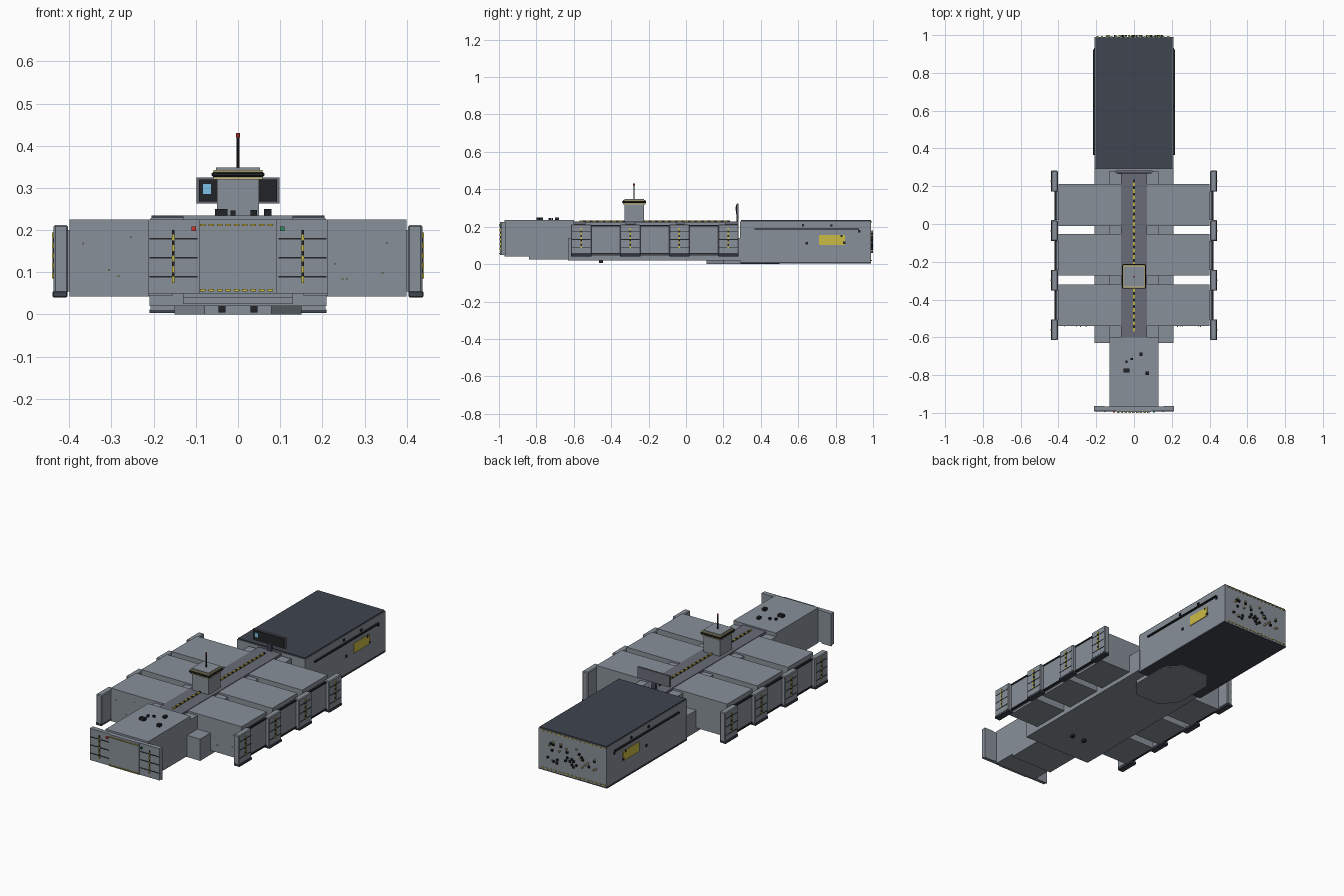
import bpy, bmesh, math, random
from mathutils import Matrix, Vector

if "Cube" in bpy.data.objects:
    bpy.data.objects.remove(bpy.data.objects["Cube"])

random.seed(4)


def mat(name, r, g, b):
    m = bpy.data.materials.new(name)
    m.diffuse_color = (r, g, b, 1)
    m.use_nodes = True
    m.node_tree.nodes["Principled BSDF"].inputs["Base Color"].default_value = m.diffuse_color
    return m


HULL = mat("hull_grey", .25, .28, .32)
DECK = mat("deck_grey", .14, .15, .18)
SLATE = mat("slate", .05, .06, .08)
DARK = mat("dark", .015, .017, .02)
YELLOW = mat("yellow", .6, .5, .06)
CREAM = mat("cream", .6, .53, .25)
RED = mat("red", .6, .04, .03)
GREEN = mat("green", .03, .25, .1)
BLUE = mat("blue", .2, .55, .8)


def finish(name, bm, m):
    me = bpy.data.meshes.new(name)
    bm.normal_update()
    bm.to_mesh(me)
    bm.free()
    me.materials.append(m)
    ob = bpy.data.objects.new(name, me)
    bpy.context.collection.objects.link(ob)
    return ob


# every box is given as (x0, x1, y0, y1, z0, z1)
def boxes(name, dims, m=HULL, bevel=0):
    bm = bmesh.new()
    for x0, x1, y0, y1, z0, z1 in dims:
        c = Vector(((x0 + x1) / 2, (y0 + y1) / 2, (z0 + z1) / 2))
        s = Matrix.Diagonal((x1 - x0, y1 - y0, z1 - z0, 1))
        bmesh.ops.create_cube(bm, size=1, matrix=Matrix.Translation(c) @ s)
    ob = finish(name, bm, m)
    if bevel:
        mod = ob.modifiers.new("bevel", 'BEVEL')
        mod.width, mod.segments = bevel, 1
    return ob


def box(name, x0, x1, y0, y1, z0, z1, m=HULL, bevel=0):
    return boxes(name, [(x0, x1, y0, y1, z0, z1)], m, bevel)


def both(dims):
    return dims + [(-d[1], -d[0], *d[2:]) for d in dims]


def rod(name, x, y, z0, z1, r, m, n=8):
    bm = bmesh.new()
    bmesh.ops.create_cone(bm, cap_ends=True, segments=n, radius1=r, radius2=r, depth=z1 - z0,
                          matrix=Matrix.Translation((x, y, (z0 + z1) / 2)))
    return finish(name, bm, m)


# central hull, deck spine and belly
box("lower_hull", -.21, .21, -.63, .295, .02, .14)
box("hull_core", -.13, .13, -.61, .28, .14, .215)
box("spine_deck", -.07, .07, -.60, .28, .20, .228, DECK)
boxes("spine_dashes", [(-.005, .005, -.57 + i * .035, -.55 + i * .035, .228, .234)
                       for i in range(23)], YELLOW)
boxes("spine_dash_gaps", [(-.005, .005, -.55 + i * .035, -.535 + i * .035, .228, .234)
                          for i in range(23)], DARK)
box("belly_keel", -.13, .13, -.84, -.63, .025, .04)

# hexagonal belly plate
bm = bmesh.new()
pts = [(-.15, .20), (-.08, .11), (.08, .11), (.15, .20), (.15, .42), (.08, .50), (-.08, .50), (-.15, .42)]
f = bm.faces.new([bm.verts.new((x, y, 0)) for x, y in pts])
r = bmesh.ops.extrude_face_region(bm, geom=[f])
bmesh.ops.translate(bm, verts=[v for v in r["geom"] if isinstance(v, bmesh.types.BMVert)], vec=(0, 0, .02))
bmesh.ops.recalc_face_normals(bm, faces=bm.faces)
finish("belly_plate", bm, HULL)
boxes("belly_sensors", both([(.03, .046, -.465, -.445, .005, .02)]), DARK)

# nose block and front shield
box("nose", -.13, .13, -.97, -.60, .04, .235)
boxes("shield_wings", both([(.09, .213, -.99, -.967, .05, .225)]))
box("shield_centre", -.092, .092, -.994, -.967, .05, .225)
boxes("shield_frame", both([(.155, .213, -.97, -.964, .045, .225)]))
boxes("shield_grooves", both([(.096, .21, -.993, -.989, z, z + .003) for z in (.088, .133, .178)]), DARK)
boxes("shield_side_dashes", both([(.151, .156, -.996, -.989, .075 + i * .025, .09 + i * .025)
                                  for i in range(5)]), YELLOW)
boxes("shield_side_gaps", both([(.151, .156, -.995, -.989, .09 + i * .025, .10 + i * .025)
                                for i in range(5)]), DARK)
boxes("shield_edge_dashes", [(-.09 + i * .02, -.077 + i * .02, -1, -.992, z, z + .005)
                             for i in range(9) for z in (.055, .21)], YELLOW)
box("port_light", -.11, -.1, -.998, -.988, .198, .208, RED)
box("starboard_light", .1, .11, -.998, -.988, .198, .208, GREEN)
boxes("nose_hatches", [(-.055, -.025, -.785, -.765, .235, .25), (.03, .045, -.70, -.68, .235, .248),
                       (.062, .08, -.80, -.78, .235, .25), (-.045, -.035, -.735, -.722, .235, .246),
                       (-.018, -.006, -.72, -.71, .235, .246)], DARK)

# three cargo blocks each side
blocks = [(-.54, -.32), (-.272, -.052), (-.01, .212)]
boxes("cargo_blocks", both([(.07, .40, a, b, .043, .225) for a, b in blocks]))
dots = []
for i in range(9):
    x, z = random.uniform(.22, .38), random.uniform(.07, .19)
    dots.append(((-1) ** i * x - .002, (-1) ** i * x + .002, -.544, -.538, z, z + .004))
boxes("cargo_front_lights", dots, CREAM)

# outer docking pads, joining panels and feet
pads = [-.56, -.298, -.035, .227]
boxes("docking_pads", both([(.403, .437, y - .055, y + .055, .05, .212) for y in pads]), bevel=.004)
boxes("pad_feet", both([(.404, .44, y - .055, y + .055, .04, .056) for y in pads]), SLATE, .003)
boxes("pad_grooves", both([(.434, .4385, y - .05, y + .05, z, z + .003)
                           for y in pads for z in (.085, .13, .175)]), DARK)
boxes("pad_dashes", both([(.434, .441, y - .004, y + .004, .085 + i * .024, .098 + i * .024)
                          for y in pads for i in range(5)]), YELLOW)
boxes("pad_dash_gaps", both([(.434, .44, y - .004, y + .004, .098 + i * .024, .109 + i * .024)
                             for y in pads for i in range(4)]), DARK)
gaps = [(a + .055, b - .055) for a, b in zip(pads, pads[1:])]
boxes("joining_panels", both([(.40, .417, a, b, .055, .2) for a, b in gaps]))
boxes("joining_panel_rails", both([(.41, .421, a, b, z, z + .008)
                                   for a, b in gaps for z in (.052, .2)]), DARK)

# rear hold
box("rear_hold", -.208, .208, .29, .99, .01, .229)
box("hold_roof", -.205, .205, .293, .988, .229, .235, SLATE)
box("hold_floor", -.21, .21, .292, .99, .004, .012, SLATE)
boxes("hold_side_rails", both([(.206, .218, .365, .925, .184, .191)]), DARK)
boxes("hold_side_panels", both([(.206, .212, .71, .85, .103, .156)]), YELLOW)
boxes("hold_side_ports", both([(.206, .213, y, y + .012, z, z + .012) for y, z in
                               [(.62, .202), (.64, .105), (.77, .2), (.825, .145), (.92, .17), (.84, .108)]]), DARK)


# scattered lights on the rear wall
def scatter(n, s):
    out = []
    for _ in range(n):
        x, z = random.uniform(-.15, .15), random.uniform(.06, .18)
        out.append((x - s, x + s, .988, 1, z - s, z + s))
    return out


boxes("rear_vents", scatter(22, .005), DARK)
boxes("rear_lights", scatter(14, .004), CREAM)
boxes("rear_edge_dashes", [(-.2 + i * .025, -.188 + i * .025, .988, .995, z, z + .005)
                           for i in range(16) for z in (.016, .222)], YELLOW)

# display board in front of the hold
box("display_post", -.012, .012, .27, .282, .14, .27, SLATE)
box("display_board", -.098, .098, .272, .282, .263, .325, DECK)
box("display_face", -.093, .093, .268, .273, .268, .32, DARK)
box("display_window", -.083, -.064, .265, .269, .286, .309, BLUE)

# control tower with mast
box("tower", -.05, .05, -.33, -.225, .22, .325)
box("tower_cab", -.058, .058, -.338, -.217, .32, .328, CREAM)
box("tower_window_band", -.063, .063, -.342, -.213, .326, .338, DARK, .004)
box("tower_cab_top", -.058, .058, -.338, -.217, .336, .343, CREAM)
box("tower_roof", -.052, .052, -.33, -.225, .342, .348)
rod("mast", 0, -.278, .345, .42, .003, DARK)
rod("mast_beacon", 0, -.278, .42, .43, .0045, RED)
